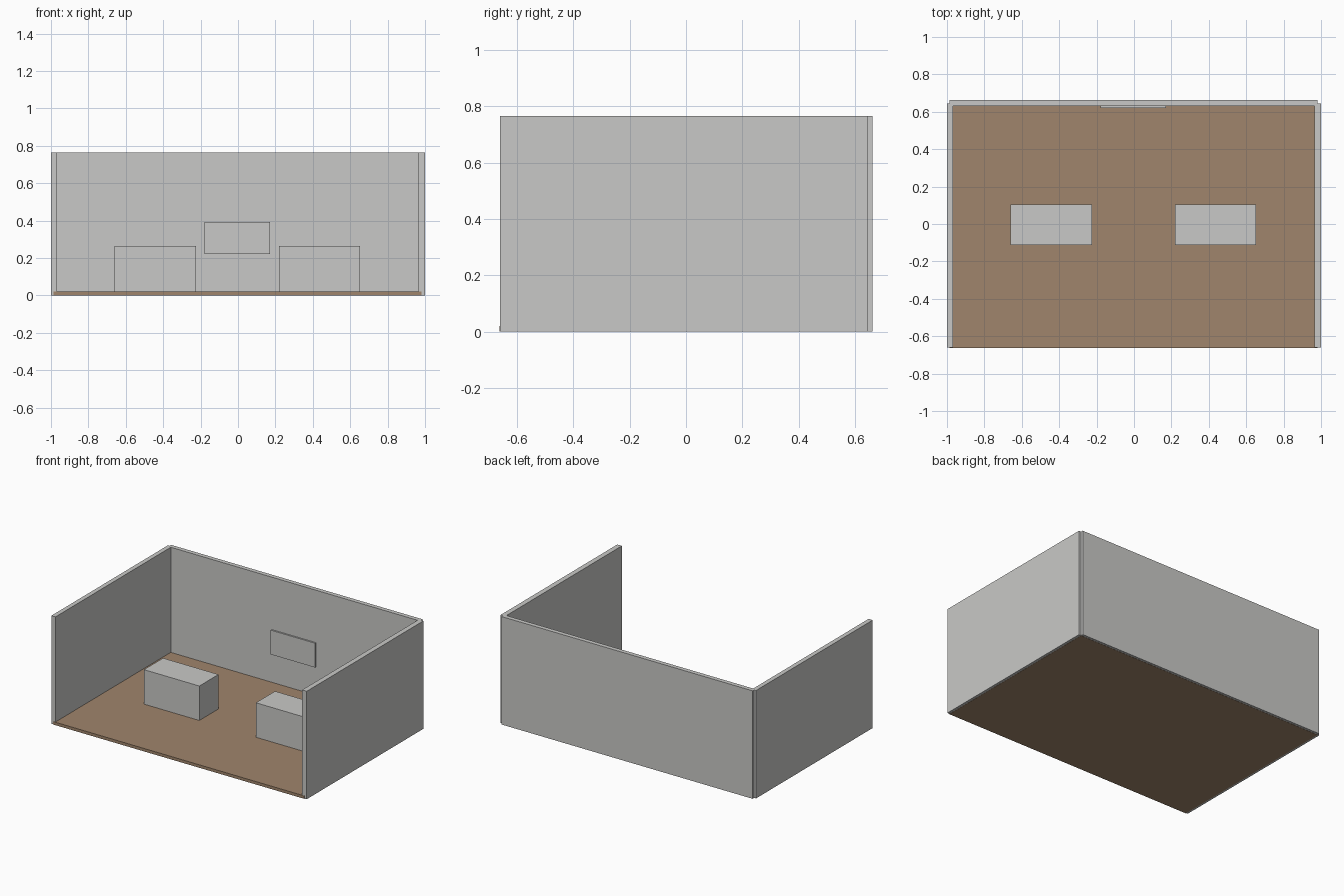
import bpy

if "Cube" in bpy.data.objects:
    bpy.data.objects.remove(bpy.data.objects["Cube"])


def material(name, rgb):
    m = bpy.data.materials.new(name)
    m.diffuse_color = (*rgb, 1.0)
    m.use_nodes = True
    m.node_tree.nodes["Principled BSDF"].inputs["Base Color"].default_value = m.diffuse_color
    return m


GREY = material("warm_grey", (0.584, 0.584, 0.571))
BROWN = material("wood_brown", (0.352, 0.235, 0.15))


def box(name, x, y, z, mat):
    """Axis-aligned box from (min, max) ranges."""
    bpy.ops.mesh.primitive_cube_add(
        size=1, location=[(a + b) / 2 for a, b in (x, y, z)])
    ob = bpy.context.object
    ob.name = name
    ob.scale = [b - a for a, b in (x, y, z)]
    bpy.ops.object.transform_apply(location=False, rotation=False, scale=True)
    ob.data.materials.append(mat)
    return ob


HEIGHT = 0.765
FLOOR_TOP = 0.021

# Floor slab, just proud of the walls at the front and underneath
box("floor", (-0.986, 0.982), (-0.662, 0.645), (0, FLOOR_TOP), BROWN)

# Three walls, open at the front
box("left_wall", (-1.0, -0.968), (-0.66, 0.645), (0.001, HEIGHT), GREY)
box("right_wall", (0.964, 1.0), (-0.66, 0.645), (0.001, HEIGHT), GREY)
box("back_wall", (-0.986, 0.982), (0.631, 0.662), (0.001, HEIGHT), GREY)

# Two desk blocks standing on the floor
for side, cx in (("left", -0.442), ("right", 0.435)):
    box(side + "_desk", (cx - 0.217, cx + 0.217), (-0.111, 0.103),
        (FLOOR_TOP, 0.265), GREY)

# Panel on the back wall
box("wall_panel", (-0.178, 0.17), (0.62, 0.632), (0.222, 0.394), GREY)
